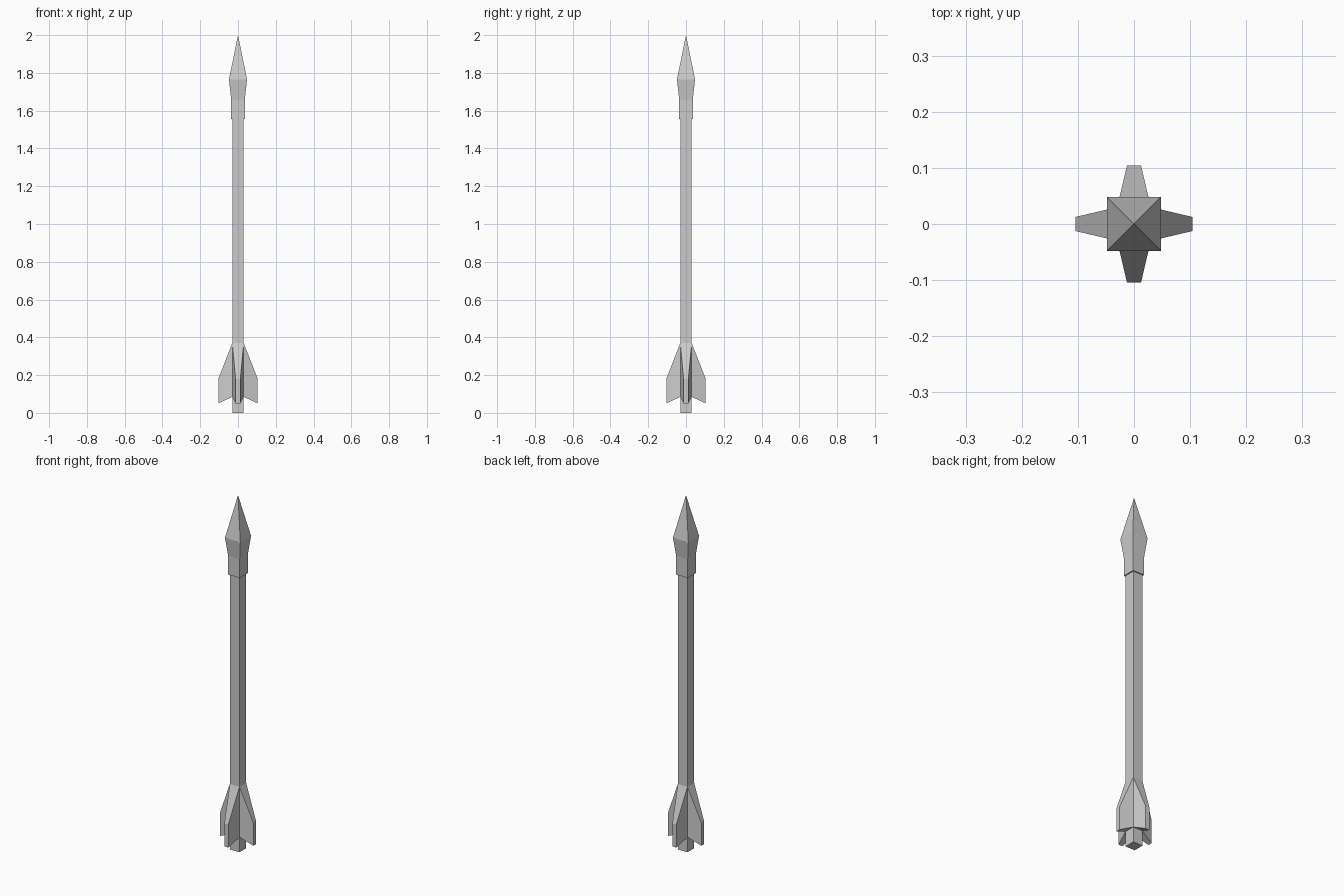
import bpy, bmesh
from math import pi
from mathutils import Matrix

if "Cube" in bpy.data.objects:
    bpy.data.objects.remove(bpy.data.objects["Cube"])


def square(half, z):
    return [(-half, -half, z), (half, -half, z), (half, half, z), (-half, half, z)]


def loft(name, rings, tip=None, turn=0.0):
    """Bridge four-sided rings in order; close the end with a cap or a point."""
    bm = bmesh.new()
    loops = [[bm.verts.new(p) for p in ring] for ring in rings]
    bm.faces.new(loops[0])
    for a, b in zip(loops, loops[1:]):
        for i in range(4):
            j = (i + 1) % 4
            bm.faces.new((a[i], a[j], b[j], b[i]))
    end = loops[-1]
    if tip:
        point = bm.verts.new(tip)
        for i in range(4):
            bm.faces.new((end[i], end[(i + 1) % 4], point))
    else:
        bm.faces.new(end)
    bmesh.ops.recalc_face_normals(bm, faces=bm.faces)
    bm.transform(Matrix.Rotation(turn, 4, 'Z'))
    mesh = bpy.data.meshes.new(name)
    bm.to_mesh(mesh)
    bm.free()
    obj = bpy.data.objects.new(name, mesh)
    bpy.context.collection.objects.link(obj)
    return obj


def fin_section(x, half, low, high):
    return [(x, -half, low), (x, half, low), (x, half, high), (x, -half, high)]


# Square shaft, running up into the head
loft("shaft", [square(0.03, 0), square(0.03, 1.56)])

# Head: straight socket, flare, then a pyramid point
loft("arrow_head",
     [square(0.036, 1.555), square(0.036, 1.66), square(0.048, 1.765)],
     tip=(0, 0, 2))

# Four tapered, swept fins, one on each face of the shaft
for n in range(4):
    loft(f"fin_{n + 1}",
         [fin_section(0.03, 0.03, 0.085, 0.37),
          fin_section(0.1045, 0.0125, 0.05, 0.18)],
         turn=n * pi / 2)
